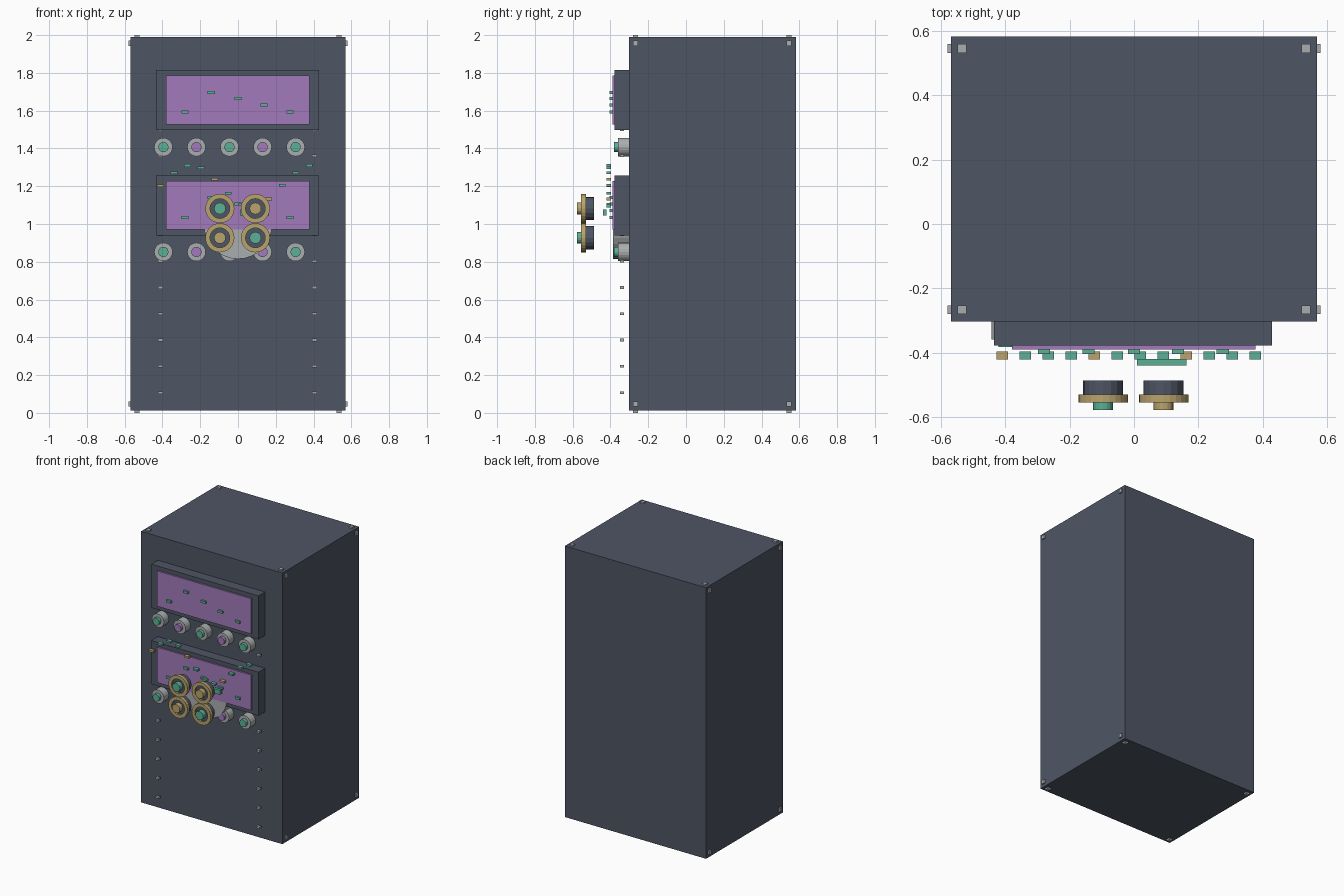
import bpy, bmesh, math
from mathutils import Matrix

cube = bpy.data.objects.get("Cube")
if cube:
    bpy.data.objects.remove(cube, do_unlink=True)


def material(name, rgb):
    m = bpy.data.materials.new(name)
    m.use_nodes = True
    m.diffuse_color = (*rgb, 1)
    m.node_tree.nodes["Principled BSDF"].inputs["Base Color"].default_value = (*rgb, 1)
    return m


SLATE = material("dark slate", (0.076, 0.091, 0.127))
PURPLE = material("screen purple", (0.36, 0.195, 0.50))
TEAL = material("teal", (0.107, 0.434, 0.305))
TAN = material("brass tan", (0.491, 0.371, 0.156))
GREY = material("light grey", (0.402, 0.423, 0.429))


def finish(name, bm, mat):
    bmesh.ops.recalc_face_normals(bm, faces=bm.faces)
    mesh = bpy.data.meshes.new(name)
    bm.to_mesh(mesh)
    bm.free()
    mesh.materials.append(mat)
    ob = bpy.data.objects.new(name, mesh)
    bpy.context.collection.objects.link(ob)
    return ob


def box(name, x, y, z, mat):
    """Box given by its (min, max) range on each axis."""
    bm = bmesh.new()
    bmesh.ops.create_cube(bm, size=1)
    for v in bm.verts:
        v.co = [r[0] if c < 0 else r[1] for c, r in zip(v.co, (x, y, z))]
    return finish(name, bm, mat)


def block(name, centre, size, mat):
    return box(name, *[(c - s / 2, c + s / 2) for c, s in zip(centre, size)], mat)


def disc(name, x, z, radius, back, front, mat, sides=16):
    """Cylinder lying along y."""
    bm = bmesh.new()
    bmesh.ops.create_cone(bm, cap_ends=True, segments=sides, radius1=radius,
                          radius2=radius, depth=back - front)
    bm.transform(Matrix.Translation((x, (back + front) / 2, z))
                 @ Matrix.Rotation(math.pi / 2, 4, 'X'))
    return finish(name, bm, mat)


def ring(name, x, z, inner, outer, back, front, mat, sides=24):
    """Square-section ring around y."""
    bm = bmesh.new()
    section = [(inner, back), (outer, back), (outer, front), (inner, front)]
    verts = [bm.verts.new((x + r, y, z)) for r, y in section]
    edges = [bm.edges.new((verts[i], verts[(i + 1) % 4])) for i in range(4)]
    bmesh.ops.spin(bm, geom=verts + edges, cent=(x, 0, z), axis=(0, 1, 0),
                   angle=2 * math.pi, steps=sides)
    bmesh.ops.remove_doubles(bm, verts=bm.verts, dist=0.0005)
    return finish(name, bm, mat)


# Cabinet
box("cabinet", (-0.57, 0.57), (-0.303, 0.583), (0.012, 1.99), SLATE)

# Corner bolts on top, bottom and both sides
for sx in (-1, 1):
    for y in (-0.267, 0.546):
        for z in (0.01, 1.99):
            block("cap_bolt", (sx * 0.535, y, z), (0.027, 0.027, 0.02), GREY)
        for z in (0.048, 1.957):
            block("side_bolt", (sx * 0.57, y, z), (0.02, 0.027, 0.027), GREY)

# Two columns of front rivets
for i in range(11):
    for x in (-0.41, 0.405):
        block("front_rivet", (x, -0.339, 0.107 + 0.1393 * i), (0.025, 0.022, 0.014), GREY)

# Display panels with screens and indicator lights
for base in (0.94, 1.497):
    box("display_panel", (-0.435, 0.43), (-0.378, -0.3), (base, base + 0.318), SLATE)
    box("display_screen", (-0.38, 0.378), (-0.39, -0.37), (base + 0.03, base + 0.288), PURPLE)
    for x, dz in ((-0.28, 0.095), (-0.142, 0.2), (0, 0.167), (0.137, 0.132), (0.276, 0.095)):
        block("screen_light", (x, -0.394, base + dz), (0.038, 0.02, 0.016), TEAL)

# Rows of small control knobs
for z in (0.852, 1.407):
    for i in range(5):
        x = -0.395 + 0.175 * i
        disc("knob_base", x, z, 0.049, -0.3, -0.36, GREY, 20)
        disc("knob_cap", x, z, 0.027, -0.35, -0.382, PURPLE if i % 2 else TEAL)

# Large round plate behind the dials
disc("dial_plate", 0, 0.995, 0.18, -0.3, -0.387, GREY, 32)

# Four large dials with contrasting rims
for i, x in enumerate((-0.096, 0.092)):
    for j, z in enumerate((0.927, 1.082)):
        disc("dial_body", x, z, 0.062, -0.487, -0.543, SLATE)
        ring("dial_rim", x, z, 0.052, 0.077, -0.53, -0.555, TAN)
        disc("dial_cap", x, z, 0.031, -0.54, -0.578, TEAL if i != j else TAN)

# Wave of signal lights, every fourth one tan
heights = (1.202, 1.272, 1.31, 1.297, 1.237, 1.162, 1.105, 1.095, 1.132, 1.205, 1.272, 1.31)
for i, z in enumerate(heights):
    block("signal_light", (-0.41 + 0.0716 * i, -0.409, z), (0.036, 0.025, 0.014),
          TAN if i % 4 == 0 else TEAL)

# Slim bar behind the dials
box("signal_bar", (0.01, 0.163), (-0.44, -0.42), (1.045, 1.078), TEAL)
